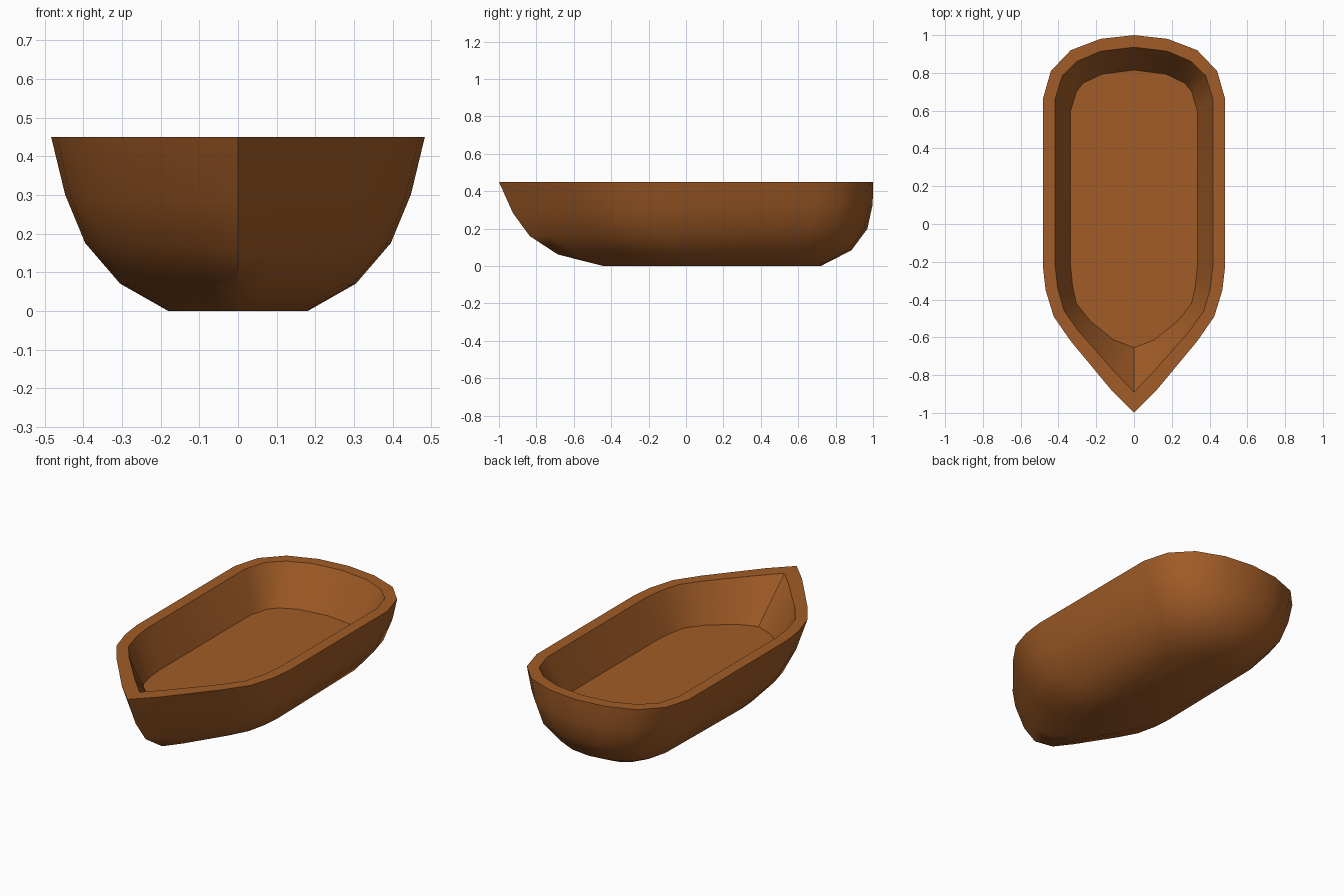
import bpy, bmesh, math

if "Cube" in bpy.data.objects:
    bpy.data.objects.remove(bpy.data.objects["Cube"])

# One flat brown for the whole hull
brown = bpy.data.materials.new("warm brown wood")
brown.diffuse_color = (0.36, 0.108, 0.02, 1)
brown.use_nodes = True
brown.node_tree.nodes["Principled BSDF"].inputs["Base Color"].default_value = brown.diffuse_color

# Half outlines from bow (-y) to stern (+y), right side
outer_rim = [(0, -1.0), (0.115, -0.885), (0.335, -0.62), (0.425, -0.49), (0.468, -0.35),
             (0.483, -0.22), (0.483, 0.66), (0.44, 0.81), (0.335, 0.92), (0.178, 0.98), (0, 1.0)]
inner_rim = [(0, -0.89), (0.11, -0.775), (0.295, -0.565), (0.37, -0.46), (0.404, -0.34),
             (0.418, -0.22), (0.418, 0.66), (0.38, 0.785), (0.30, 0.862), (0.175, 0.915), (0, 0.936)]
floor_edge = [(0, -0.655), (0.11, -0.612), (0.235, -0.51), (0.305, -0.42), (0.325, -0.33),
              (0.335, -0.23), (0.335, 0.60), (0.305, 0.70), (0.27, 0.745), (0.17, 0.793), (0, 0.815)]

# Hull levels: half width, bow y, stern y, bow z, stern z
levels = [(0.18, -0.44, 0.72, 0.0, 0.0), (0.305, -0.685, 0.885, 0.062, 0.085),
          (0.395, -0.835, 0.97, 0.16, 0.20), (0.447, -0.925, 0.998, 0.283, 0.33)]
FLOOR_Z, RIM_Z = 0.235, 0.45

bm = bmesh.new()


def ring(half, zfun):
    """Closed ring of vertices from a mirrored half outline."""
    pts = half + [(-x, y) for x, y in half[-2:0:-1]]
    return [bm.verts.new((x, y, zfun(y))) for x, y in pts]


def hull_ring(w, y0, y1, z0, z1):
    half = [(x * w / 0.483, y0 + (y + 1) / 2 * (y1 - y0)) for x, y in outer_rim]
    return ring(half, lambda y: z0 + (z1 - z0) * (y - y0) / (y1 - y0))


# Loft: bottom, outer hull, rim, inner wall, floor
rings = [hull_ring(*lv) for lv in levels]
rings.append(ring(outer_rim, lambda y: RIM_Z))
rings.append(ring(inner_rim, lambda y: RIM_Z))
rings.append(ring(floor_edge, lambda y: FLOOR_Z))
n = len(rings[0])
for a, b in zip(rings, rings[1:]):
    for i in range(n):
        j = (i + 1) % n
        bm.faces.new((a[i], a[j], b[j], b[i]))
bm.faces.new(rings[0][::-1])
bm.faces.new(rings[-1])
bmesh.ops.recalc_face_normals(bm, faces=bm.faces)

mesh = bpy.data.meshes.new("boat_hull")
bm.to_mesh(mesh)
bm.free()
hull = bpy.data.objects.new("boat_hull", mesh)
bpy.context.collection.objects.link(hull)
mesh.materials.append(brown)

# Smooth sides, crisp rim, stem and floor edges
bpy.context.view_layer.objects.active = hull
hull.select_set(True)
bpy.ops.object.shade_smooth_by_angle(angle=math.radians(38))
